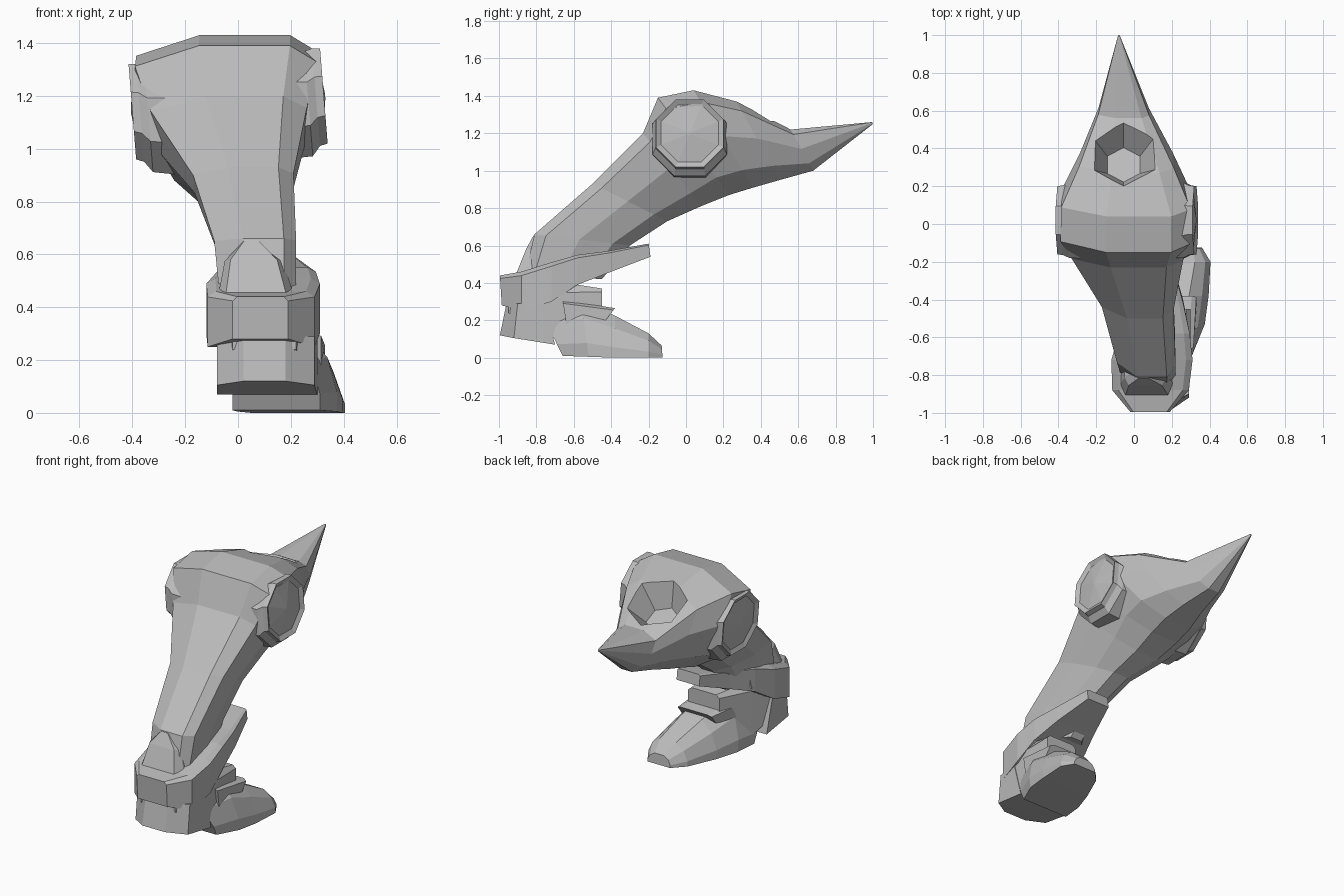
import bpy, bmesh, math
from mathutils import Vector

if "Cube" in bpy.data.objects:
    bpy.data.objects.remove(bpy.data.objects["Cube"])

grey = bpy.data.materials.new("grey")
grey.diffuse_color = (0.5, 0.5, 0.5, 1)
grey.use_nodes = True
grey.node_tree.nodes["Principled BSDF"].inputs["Base Color"].default_value = grey.diffuse_color


def rings_to_object(name, rings):
    """Skin a list of equal-length point rings and close both ends."""
    bm = bmesh.new()
    loops = [[bm.verts.new(p) for p in ring] for ring in rings]
    n = len(loops[0])
    for a, b in zip(loops, loops[1:]):
        for i in range(n):
            j = (i + 1) % n
            bm.faces.new((a[i], a[j], b[j], b[i]))
    bm.faces.new(loops[0])
    bm.faces.new(loops[-1])
    bmesh.ops.recalc_face_normals(bm, faces=bm.faces)
    mesh = bpy.data.meshes.new(name)
    bm.to_mesh(mesh)
    bm.free()
    mesh.materials.append(grey)
    ob = bpy.data.objects.new(name, mesh)
    bpy.context.collection.objects.link(ob)
    return ob


def loft(name, stations, section):
    """Station: upper (y, z), lower (y, z), x left, x right. Section: (across, down) fractions."""
    rings = []
    for uy, uz, ly, lz, xl, xr in stations:
        rings.append([(xl + (xr - xl) * u, uy + (ly - uy) * t, uz + (lz - uz) * t)
                      for u, t in section])
    return rings_to_object(name, rings)


def combine(target, part, operation='UNION'):
    """Boolean a part into the target and hide the helper."""
    mod = target.modifiers.new(part.name, 'BOOLEAN')
    mod.object = part
    mod.operation = operation
    part.hide_render = True
    part.hide_set(True)


LIMB = [(.35, 0), (.85, 0), (1, .12), (.99, .47), (.85, .82), (.64, 1),
        (.36, 1), (.15, .82), (.01, .47), (0, .15)]
BLOCK = [(.1, 0), (.9, 0), (1, .15), (1, 1), (0, 1), (0, .15)]
SHOE = [(.3, 0), (.7, 0), (.9, .3), (1, .75), (1, 1), (0, 1), (0, .75), (.1, .3)]

# Main limb, from the ankle over the joint to the rear spike
limb = loft("limb", [
    (-.86, .45, -.45, .42, -.07, .22),
    (-.81, .66, -.30, .60, -.09, .22),
    (-.50, .93, -.10, .73, -.17, .21),
    (-.23, 1.20, .08, .81, -.33, .26),
    (-.15, 1.39, .23, .87, -.39, .30),
    (.04, 1.43, .36, .91, -.385, .30),
    (.27, 1.37, .50, .95, -.29, .21),
    (.56, 1.22, .68, 1.00, -.19, .08),
    (.995, 1.26, 1.0, 1.25, -.085, -.075)], LIMB)


# Octagonal joint hubs on both sides, on a slightly tilted axis
def hub(name, side, outer, cz):
    rings = []
    for dx, r, drop in [(.20, .225, .035), (.06, .215, .03), (.03, .20, .005), (0, .195, 0),
                        (.015, .165, 0), (-.005, .01, 0)]:
        ring = []
        for i in range(8):
            a = math.radians(22.5 + 45 * i)
            dz = r * math.sin(a) - drop
            ring.append((side * (outer - dx) - .08 * dz, .02 + r * math.cos(a), cz + dz))
        rings.append(ring)
    return rings_to_object(name, rings)


combine(limb, hub("right_hub", 1, .325, 1.20))
combine(limb, hub("left_hub", -1, .40, 1.14))

# Six-sided socket sunk into the back of the limb
tilt = math.radians(24)
axis = Vector((0, math.sin(tilt), math.cos(tilt)))
bpy.ops.mesh.primitive_cone_add(vertices=6, radius1=.10, radius2=.28, depth=.3,
                                location=Vector((-.055, .37, 1.31)) + axis * .01,
                                rotation=(-tilt, 0, 0))
cutter = bpy.context.object
cutter.name = "socket_cutter"
cutter.data.materials.append(grey)
combine(limb, cutter, 'DIFFERENCE')

# Arched plug where the limb enters the cuff
plug = loft("ankle_plug", [
    (-.92, .42, -.55, .42, -.08, .22),
    (-.855, .58, -.55, .55, -.05, .17),
    (-.815, .655, -.55, .60, .02, .08)], BLOCK)

# Cuff around the ankle with a tongue reaching back
cuff = loft("foot", [
    (-.995, .44, -.985, .28, -.02, .19),
    (-.88, .46, -.88, .25, -.115, .29),
    (-.72, .51, -.72, .30, -.12, .31),
    (-.58, .55, -.58, .39, -.08, .295),
    (-.42, .57, -.40, .46, -.02, .26),
    (-.20, .61, -.19, .54, .04, .20)],
     [(.08, 0), (.92, 0), (1, .1), (1, 1), (0, 1), (0, .1)])

# Ankle core joining cuff, front block and shoe, with a rear fin
core = loft("ankle_core", [
    (-.95, .40, -.95, .24, -.02, .22),
    (-.77, .42, -.77, .15, -.07, .295),
    (-.64, .40, -.64, .06, -.01, .30),
    (-.45, .37, -.45, .25, .08, .30)], BLOCK)
fin = loft("rear_fin", [
    (-.66, .31, -.64, .18, 0, .315),
    (-.38, .265, -.43, .20, .09, .33)], BLOCK)

# Front block below the cuff
front = loft("front_block", [
    (-.96, .29, -.995, .12, .02, .18),
    (-.90, .29, -.92, .105, -.08, .29),
    (-.76, .29, -.70, .07, -.08, .30)],
     [(0, 0), (1, 0), (1, 1), (0, 1)])

# Shoe pointing to the rear
shoe = loft("shoe", [
    (-.78, .26, -.66, .01, -.02, .31),
    (-.56, .30, -.52, .005, 0, .375),
    (-.38, .225, -.38, 0, .05, .395),
    (-.20, .13, -.20, 0, .13, .405),
    (-.13, .065, -.125, 0, .20, .36)], SHOE)

for part in (plug, core, front, shoe, fin):
    combine(cuff, part)
